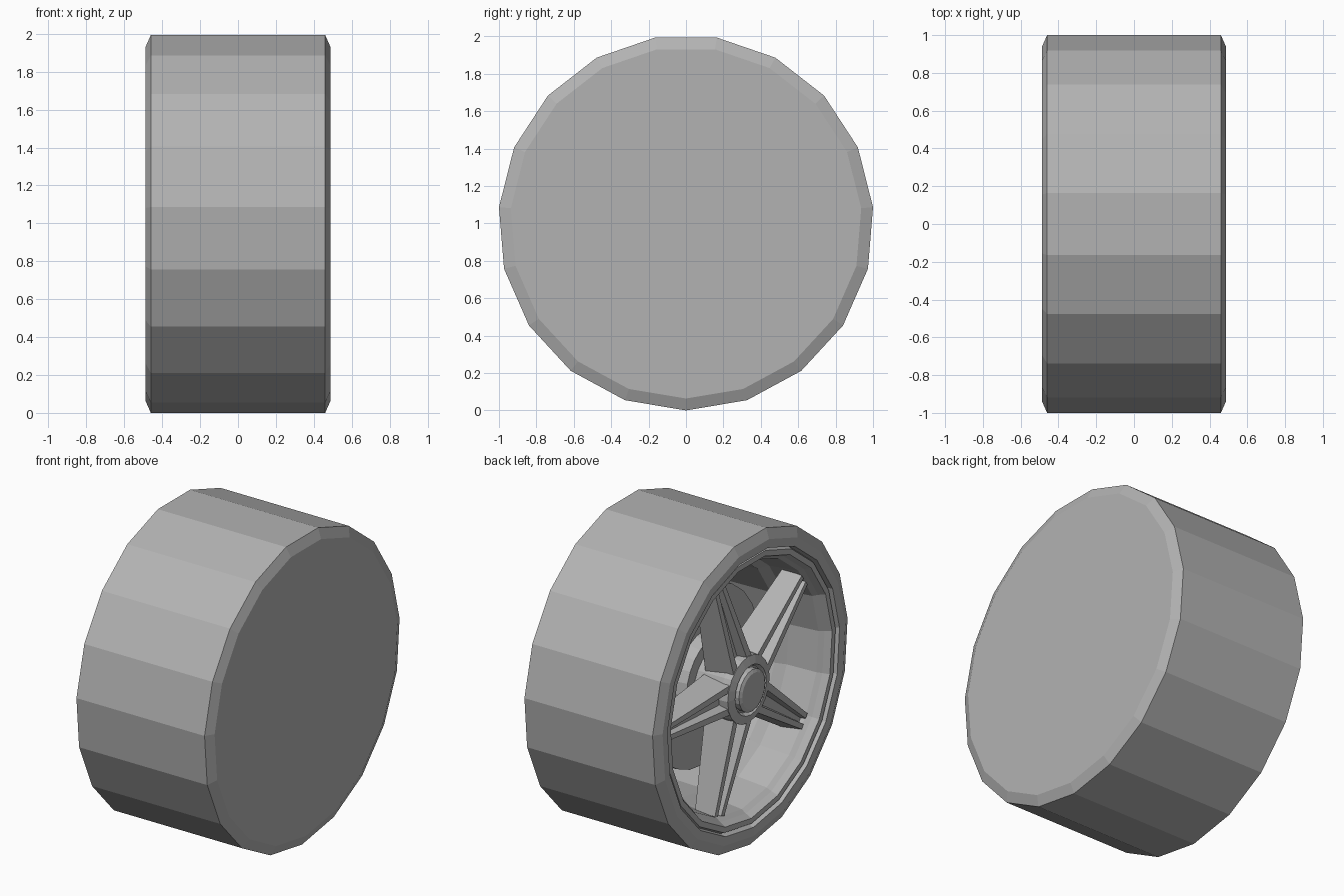
import bpy, bmesh, math

if "Cube" in bpy.data.objects:
    bpy.data.objects.remove(bpy.data.objects["Cube"])

SIDES = 19
R = 1.0034          # tyre radius; one corner touches the ground
CZ = R


def finish(bm, name):
    bmesh.ops.remove_doubles(bm, verts=bm.verts, dist=1e-5)
    bmesh.ops.recalc_face_normals(bm, faces=bm.faces)
    me = bpy.data.meshes.new(name)
    bm.to_mesh(me)
    bm.free()
    # dark grey paint
    mat = bpy.data.materials.get("dark_grey") or bpy.data.materials.new("dark_grey")
    mat.diffuse_color = (0.45, 0.45, 0.45, 1)
    mat.use_nodes = True
    mat.node_tree.nodes["Principled BSDF"].inputs["Base Color"].default_value = mat.diffuse_color
    me.materials.append(mat)
    ob = bpy.data.objects.new(name, me)
    bpy.context.collection.objects.link(ob)
    return ob


def lathe(name, profile, n=SIDES):
    """Revolve (x, radius) points round the axle; first corner points down."""
    bm = bmesh.new()
    rings = []
    for x, r in profile:
        rings.append([bm.verts.new((x, r * math.sin(2 * math.pi * i / n),
                                    CZ - r * math.cos(2 * math.pi * i / n)))
                      for i in range(n)])
    for a, b in zip(rings, rings[1:]):
        for i in range(n):
            j = (i + 1) % n
            bm.faces.new((a[i], a[j], b[j], b[i]))
    bm.faces.new(rings[0])
    bm.faces.new(rings[-1])
    return finish(bm, name)


# Tyre with closed inner side, chamfered shoulders, and stepped rim barrel
lathe("tyre_and_rim", [
    (0.488, 0.94), (0.46, R), (-0.46, R), (-0.488, 0.94),
    (-0.485, 0.885), (-0.445, 0.875), (-0.47, 0.865), (-0.47, 0.83),
    (-0.43, 0.81), (-0.40, 0.79), (-0.20, 0.77), (-0.14, 0.73), (0.30, 0.72)])

# Brake disc behind the spokes, with its raised centre
lathe("brake_disc", [(-0.08, 0.57), (-0.13, 0.57), (-0.13, 0.30),
                     (-0.20, 0.28)], n=24)

# Hub with dished ring and centre cap
lathe("hub", [(-0.15, 0.20), (-0.40, 0.22), (-0.45, 0.215),
              (-0.465, 0.16), (-0.44, 0.145)], n=20)
lathe("hub_cap", [(-0.42, 0.135), (-0.475, 0.135), (-0.485, 0.115)], n=20)


def spoke(name, angle):
    """Tapered spoke with two front ribs and a groove between them."""
    bm = bmesh.new()
    c, s = math.cos(angle), math.sin(angle)
    # radial position, back half width, front half width, groove half width,
    # back x, front x, groove x
    stations = [(0.14, 0.115, 0.10, 0.055, -0.25, -0.45, -0.39),
                (0.78, 0.07, 0.05, 0.018, -0.28, -0.41, -0.375)]
    rings = []
    for u, wb, wf, g, xb, xf, xg in stations:
        half = [(wb, xb), (wf, xf), (g, xf), (g * 0.7, xg)]
        section = half + [(-w, x) for w, x in reversed(half)]
        rings.append([bm.verts.new((x, u * c - w * s, CZ + u * s + w * c))
                      for w, x in section])
    a, b = rings
    for i in range(len(a)):
        j = (i + 1) % len(a)
        bm.faces.new((a[i], a[j], b[j], b[i]))
    bm.faces.new(a)
    bm.faces.new(b)
    return finish(bm, name)


# Five spokes
for k in range(5):
    spoke(f"spoke_{k + 1}", math.radians(72 * k))
